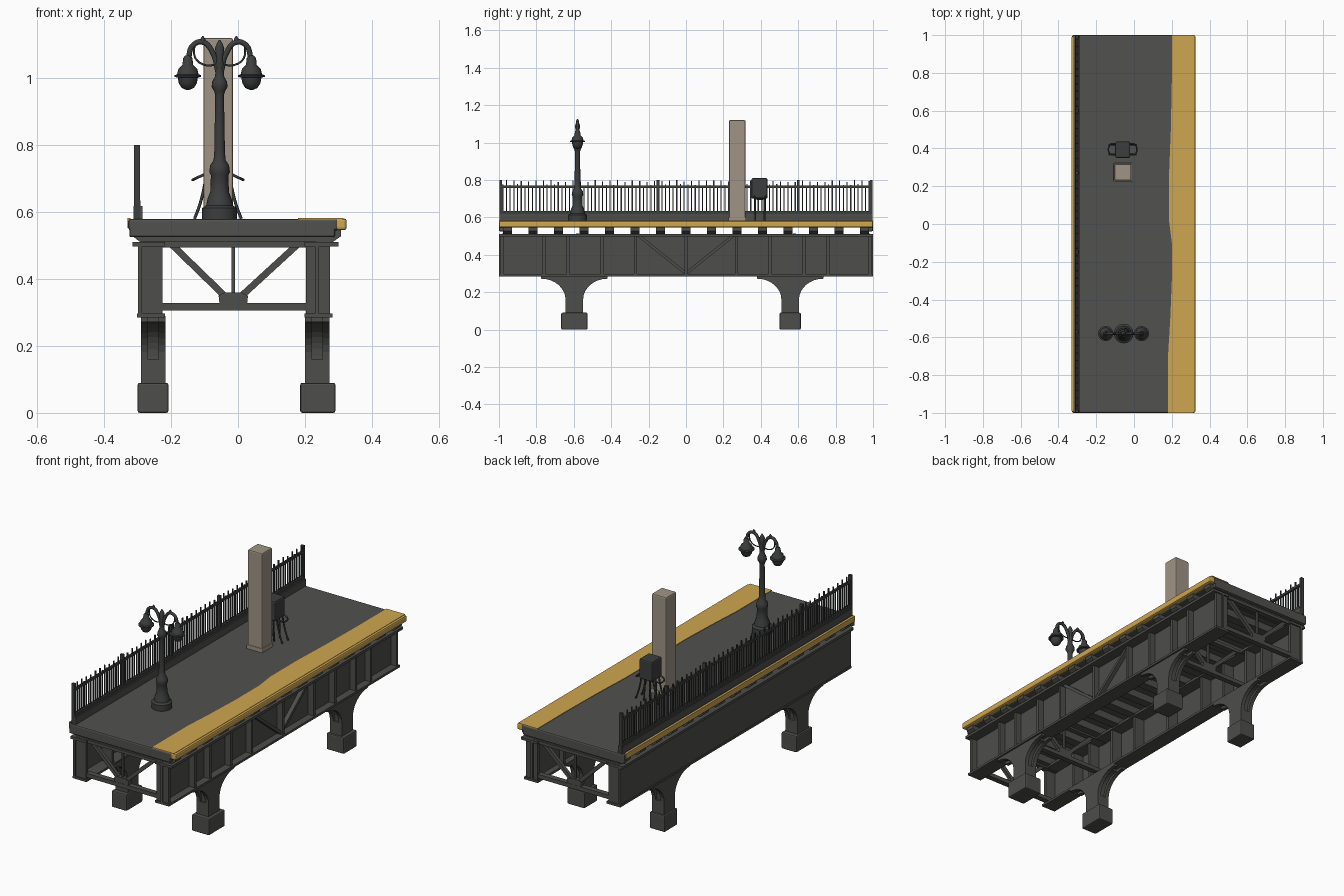
import bpy, bmesh, math, random
from mathutils import Vector, Matrix

if "Cube" in bpy.data.objects:
    bpy.data.objects.remove(bpy.data.objects["Cube"])

random.seed(4)


def material(name, r, g, b):
    m = bpy.data.materials.new(name)
    m.diffuse_color = (r, g, b, 1)
    m.use_nodes = True
    m.node_tree.nodes["Principled BSDF"].inputs["Base Color"].default_value = m.diffuse_color
    return m


DECK = material("asphalt grey", 0.082, 0.082, 0.078)
STEEL = material("steel grey", 0.075, 0.077, 0.069)
IRON = material("dark iron", 0.045, 0.049, 0.047)
YELLOW = material("safety yellow", 0.62, 0.38, 0.08)
TAN = material("tan stone", 0.35, 0.30, 0.235)


def box(bm, x0, x1, y0, y1, z0, z1):
    mat = Matrix.Translation(((x0 + x1) / 2, (y0 + y1) / 2, (z0 + z1) / 2))
    return bmesh.ops.create_cube(bm, size=1, matrix=mat @ Matrix.Diagonal((x1 - x0, y1 - y0, z1 - z0, 1)))


def bar(bm, a, b, w, d, up=(0, 1, 0)):
    """Rectangular bar from a to b, size d along 'up' and w across it."""
    a, b = Vector(a), Vector(b)
    z = (b - a).normalized()
    y = Vector(up)
    x = y.cross(z).normalized()
    rot = Matrix((x, y, z)).transposed().to_4x4()
    bmesh.ops.create_cube(bm, size=1, matrix=Matrix.Translation((a + b) / 2) @ rot
                          @ Matrix.Diagonal((w, d, (b - a).length, 1)))


def prism(bm, pts, offset):
    """Extrude a flat polygon by an offset vector."""
    f = bm.faces.new([bm.verts.new(p) for p in pts])
    g = bmesh.ops.extrude_face_region(bm, geom=[f])
    bmesh.ops.translate(bm, vec=offset, verts=[v for v in g["geom"] if isinstance(v, bmesh.types.BMVert)])


def lathe(bm, cx, cy, profile, n=16):
    """Revolve (radius, z) points round a vertical axis."""
    rings = [[bm.verts.new((cx + r * math.cos(math.tau * i / n), cy + r * math.sin(math.tau * i / n), z))
              for i in range(n)] for r, z in profile]
    for p, q in zip(rings, rings[1:]):
        for i in range(n):
            bm.faces.new((p[i], p[(i + 1) % n], q[(i + 1) % n], q[i]))
    bm.faces.new(rings[0][::-1])
    bm.faces.new(rings[-1])


def finish(bm, name, mat, bevel=0, segments=2, smooth=False):
    bmesh.ops.recalc_face_normals(bm, faces=bm.faces[:])
    me = bpy.data.meshes.new(name)
    bm.to_mesh(me)
    bm.free()
    me.materials.append(mat)
    ob = bpy.data.objects.new(name, me)
    bpy.context.collection.objects.link(ob)
    if bevel:
        mod = ob.modifiers.new("bevel", "BEVEL")
        mod.width, mod.segments = bevel, segments
    if smooth:
        bpy.ops.object.select_all(action='DESELECT')
        ob.select_set(True)
        bpy.context.view_layer.objects.active = ob
        bpy.ops.object.shade_smooth_by_angle(angle=math.radians(40))
    return ob


def tube(name, paths, radius, mat):
    cu = bpy.data.curves.new(name, "CURVE")
    cu.dimensions = "3D"
    cu.bevel_depth, cu.bevel_resolution, cu.use_fill_caps = radius, 2, True
    cu.resolution_u = 6
    for pts in paths:
        s = cu.splines.new("BEZIER")
        s.bezier_points.add(len(pts) - 1)
        for bp, p in zip(s.bezier_points, pts):
            bp.co = p
            bp.handle_left_type = bp.handle_right_type = "AUTO"
    cu.materials.append(mat)
    ob = bpy.data.objects.new(name, cu)
    bpy.context.collection.objects.link(ob)


# Platform deck with deeper end beams
bm = bmesh.new()
box(bm, -0.328, 0.30, -1, 1, 0.545, 0.58)
finish(bm, "deck", DECK, 0.008)
bm = bmesh.new()
for s in (-1, 1):
    box(bm, -0.325, 0.29, min(s, s * .975), max(s, s * .975), 0.525, 0.56)
finish(bm, "deck_end_beams", DECK, 0.006)

# Yellow platform edge, its slightly wavy painted band, and the far-side stripe
bm = bmesh.new()
box(bm, 0.29, 0.325, -1, 1, 0.546, 0.581)
finish(bm, "yellow_nosing", YELLOW, 0.008)
bm = bmesh.new()
edge = [(0.18, -1), (0.18, -.7), (0.192, -.5), (0.2, -.3), (0.2, -.1), (0.185, .02), (0.185, .25),
        (0.195, .5), (0.2, .75), (0.2, 1)]
prism(bm, [(x, y, 0.578) for x, y in edge] + [(0.312, 1, 0.578), (0.312, -1, 0.578)], (0, 0, 0.005))
finish(bm, "yellow_band", YELLOW)
bm = bmesh.new()
box(bm, -0.330, -0.321, -0.99, 0.99, 0.552, 0.582)
finish(bm, "yellow_rear_stripe", YELLOW)

# Cross joists with tapered ends
bm = bmesh.new()
for i in range(15):
    y = -0.955 + i * 1.91 / 14
    prof = [(-0.315, .546), (-0.315, .528), (-0.285, .505), (0.275, .505), (0.308, .528), (0.308, .546)]
    prism(bm, [(x, y - 0.024, z) for x, z in prof], (0, 0.048, 0))
finish(bm, "deck_joists", STEEL)

# Plate girders with flanges, stiffener ribs and a braced middle bay
ribs = [s * y for y in (0.985, 0.76, 0.63, 0.45, 0.27) for s in (-1, 1)] + [0]
bm = bmesh.new()
box(bm, 0.230, 0.242, -1, 1, 0.29, 0.51)
box(bm, 0.198, 0.282, -1, 1, 0.285, 0.297)
box(bm, 0.198, 0.300, -1, 1, 0.497, 0.511)
for y in ribs:
    box(bm, 0.203, 0.275, y - .008, y + .008, 0.29, 0.51)
for s in (-1, 1):
    bar(bm, (0.25, s * .25, 0.5), (0.25, 0, 0.3), 0.016, 0.03, up=(1, 0, 0))
finish(bm, "right_girder", STEEL)
bm = bmesh.new()
box(bm, -0.299, -0.287, -1, 1, 0.287, 0.51)
box(bm, -0.302, -0.218, -1, 1, 0.285, 0.297)
box(bm, -0.315, -0.218, -1, 1, 0.497, 0.511)
for y in ribs:
    box(bm, -0.295, -0.225, y - .008, y + .008, 0.29, 0.51)
finish(bm, "left_girder", STEEL)

# Triangulated cross frames between the girders
bm = bmesh.new()
for y in (-0.975, -0.58, 0.58, 0.975):
    box(bm, -0.29, 0.235, y - .015, y + .015, 0.306, 0.328)
    box(bm, -0.29, 0.235, y - .015, y + .015, 0.495, 0.512)
    bar(bm, (-0.20, y, 0.505), (-0.03, y, 0.34), 0.02, 0.018)
    bar(bm, (0.18, y, 0.505), (0.0, y, 0.34), 0.02, 0.018)
    box(bm, -0.019, -0.009, y - .006, y + .006, 0.32, 0.5)
    gus = [(-0.055, .325), (-0.058, .35), (-0.04, .36), (0.01, .36), (0.03, .35), (0.027, .325)]
    prism(bm, [(x, y - .014, z) for x, z in gus], (0, 0.028, 0))
finish(bm, "cross_frames", STEEL)

# Columns: two flared side plates, a slimmer core, and a footing block
cols, feet = bmesh.new(), bmesh.new()


def flare(cy, half, reach, z0):
    arc = [(half + reach * (1 - math.cos(t)), z0 + (0.272 - z0) * math.sin(t))
           for t in [math.pi / 2 * i / 8 for i in range(9)]]
    right = [(half, 0.08)] + arc + [(half + reach, 0.29)]
    return [(cy + a, z) for a, z in right] + [(cy - a, z) for a, z in right[::-1]]


for cy, fy in ((-0.597, 0.07), (0.557, 0.057)):
    for x0, f0, f1 in ((-0.29, -0.30, -0.208), (0.2, 0.186, 0.291)):
        for dx in (0, 0.052):
            prism(cols, [(x0 + dx, y, z) for y, z in flare(cy, 0.047, 0.13, 0.16)], (0.021, 0, 0))
        prism(cols, [(x0 + 0.015, y, z) for y, z in flare(cy, 0.035, 0.10, 0.17)], (0.045, 0, 0))
        box(cols, x0, x0 + 0.073, cy - .047, cy + .047, 0.08, 0.16)
        box(feet, f0, f1, cy - fy, cy + fy, 0, 0.09)
finish(cols, "columns", STEEL)
finish(feet, "footings", STEEL, 0.006)

# Fence: base curb, rails, posts and uneven pickets
bm = bmesh.new()
box(bm, -0.313, -0.285, -0.995, 0.995, 0.58, 0.618)
finish(bm, "fence_curb", STEEL)
bm = bmesh.new()
box(bm, -0.31, -0.292, -0.995, 0.995, 0.618, 0.634)
box(bm, -0.308, -0.296, -0.995, 0.995, 0.758, 0.770)
for y in (-0.99, -0.57, -0.15, 0.27, 0.6, 0.99):
    box(bm, -0.311, -0.293, y - .007, y + .007, 0.58, 0.80)
for i in range(100):
    y = -0.98 + i * 1.96 / 99
    h = 0.80 if i % 2 else 0.778
    box(bm, -0.305, -0.299, y - .003, y + .003, 0.62, h - random.random() * 0.012)
finish(bm, "fence_railing", IRON)

# Stone pillar with a wider foot
bm = bmesh.new()
box(bm, -0.103, -0.015, 0.230, 0.318, 0.575, 1.12)
finish(bm, "pillar", TAN, 0.006)
bm = bmesh.new()
box(bm, -0.108, -0.01, 0.225, 0.322, 0.575, 0.60)
finish(bm, "pillar_foot", TAN, 0.004)

# Box on splayed legs with side handles
bm = bmesh.new()
box(bm, -0.10, -0.02, 0.350, 0.436, 0.70, 0.81)
finish(bm, "kiosk_box", IRON, 0.008)
legs, handles = [], []
for s in (-1, 1):
    for y in (0.37, 0.42):
        legs.append([(-0.06 + s * .035, y, 0.71), (-0.06 + s * .042, y, 0.67),
                     (-0.06 + s * .055, y, 0.62), (-0.06 + s * .07, y, 0.58)])
        legs.append([(-0.06 + s * .015, y, 0.71), (-0.06 + s * .02, y, 0.58)])
    handles.append([(-0.06 + s * .036, 0.365, 0.715), (-0.06 + s * .068, 0.372, 0.70),
                    (-0.06 + s * .068, 0.418, 0.70), (-0.06 + s * .036, 0.425, 0.715)])
tube("kiosk_legs", legs, 0.0045, IRON)
tube("kiosk_handles", handles, 0.004, IRON)

# Twin lamp post
LX, LY = -0.055, -0.58
bm = bmesh.new()
lathe(bm, LX, LY, [(.052, .578), (.052, .612), (.040, .62), (.036, .64), (.028, .66), (.026, .71), (.031, .72),
                   (.028, .74), (.018, .755), (.016, .78), (.013, .95), (.016, .96), (.024, .975), (.022, .99),
                   (.014, 1.005), (.011, 1.03), (.015, 1.04), (.010, 1.06), (.014, 1.09), (.008, 1.105),
                   (.002, 1.115)])
finish(bm, "lamp_post", IRON, smooth=True)
arms, scrolls = [], []
bm = bmesh.new()
for s in (-1, 1):
    arms.append([(LX + s * a, LY, z) for a, z in ((.005, 1.02), (.02, 1.075), (.05, 1.108), (.08, 1.098),
                                                  (.094, 1.055))])
    scrolls.append([(LX + s * a, LY, z) for a, z in ((.01, 1.04), (.045, 1.04), (.072, 1.06), (.076, 1.10))])
    lathe(bm, LX + s * .095, LY, [(.008, 1.068), (.014, 1.06), (.016, 1.04), (.028, 1.028), (.032, 1.012),
                                  (.040, 1.009), (.040, 1.004), (.030, 1.002), (.027, .985), (.018, .971),
                                  (.004, .965)])
    lathe(bm, LX + s * .05, LY, [(.003, 1.10), (.008, 1.108), (.007, 1.118), (.001, 1.127)], 8)
finish(bm, "lamp_heads", IRON, smooth=True)
tube("lamp_arms", arms, 0.008, IRON)
tube("lamp_scrolls", scrolls, 0.003, IRON)
